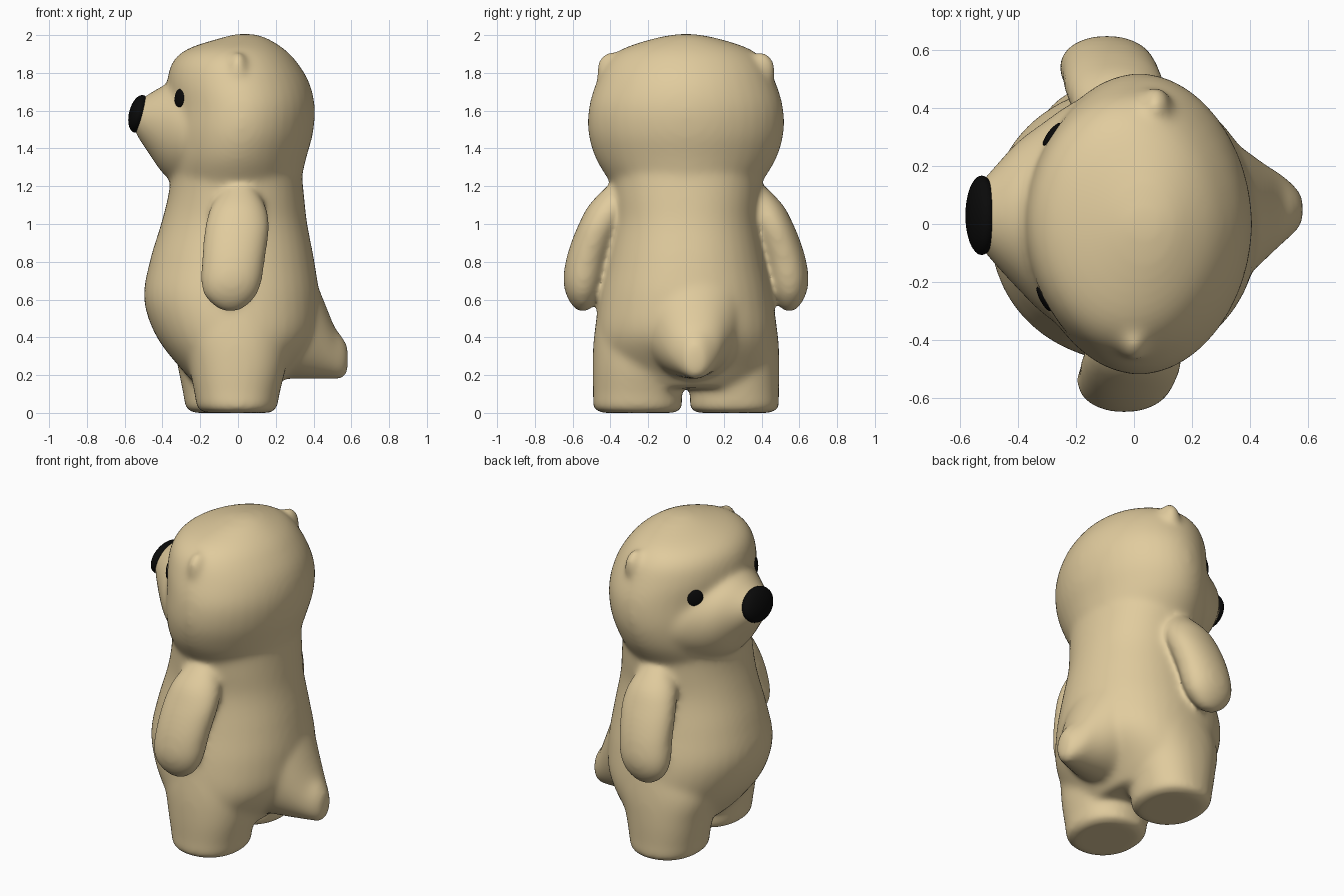
import bpy, bmesh, math
from mathutils import Vector, Matrix


def material(name, rgb):
    m = bpy.data.materials.new(name)
    m.diffuse_color = (*rgb, 1)
    return m


tan = material("tan", (0.75, 0.60, 0.34))
black = material("black", (0.003, 0.003, 0.003))


def spline(rows, steps=5):
    # Catmull-Rom interpolation between section rows
    out = []
    for i in range(len(rows) - 1):
        p = [rows[max(0, min(len(rows) - 1, i + k))] for k in (-1, 0, 1, 2)]
        for s in range(steps):
            t = s / steps
            out.append([0.5 * (2 * b + (c - a) * t + (2 * a - 5 * b + 4 * c - d) * t * t
                               + (3 * b - a - 3 * c + d) * t ** 3) for a, b, c, d in zip(*p)])
    return out + [list(rows[-1])]


def loft(bm, rows, power=2.0, along_x=False, n=40):
    # row = (position, min a, max a, centre b, half b); a,b = x,y or z,y
    rings = []
    for t, lo, hi, cb, rb in spline(rows):
        ring = []
        for k in range(n):
            c, s = math.cos(math.tau * k / n), math.sin(math.tau * k / n)
            a = (lo + hi) / 2 + (hi - lo) / 2 * math.copysign(abs(c) ** (2 / power), c)
            b = cb + rb * math.copysign(abs(s) ** (2 / power), s)
            ring.append(bm.verts.new((t, b, a) if along_x else (a, b, t)))
        rings.append(ring)
    faces = [bm.faces.new((r[k], r[(k + 1) % n], q[(k + 1) % n], q[k]))
             for r, q in zip(rings, rings[1:]) for k in range(n)]
    faces += [bm.faces.new(rings[0]), bm.faces.new(rings[-1])]
    bmesh.ops.recalc_face_normals(bm, faces=faces)


def ball(bm, loc, size, rot=Matrix()):
    bmesh.ops.create_uvsphere(bm, u_segments=32, v_segments=20, radius=1,
                              matrix=Matrix.Translation(loc) @ rot @ Matrix.Diagonal((*size, 1)))


def make(name, bm, mat):
    me = bpy.data.meshes.new(name)
    bm.to_mesh(me)
    bm.free()
    for p in me.polygons:
        p.use_smooth = True
    me.materials.append(mat)
    ob = bpy.data.objects.new(name, me)
    bpy.context.collection.objects.link(ob)
    return ob


bm = bmesh.new()
# torso
loft(bm, [(0.13, -0.20, 0.20, 0, 0.36), (0.22, -0.29, 0.27, 0, 0.45), (0.40, -0.43, 0.41, 0, 0.478),
          (0.60, -0.498, 0.43, 0, 0.462), (0.80, -0.468, 0.405, 0, 0.420), (1.00, -0.408, 0.367, 0, 0.385),
          (1.15, -0.37, 0.35, 0, 0.39), (1.30, -0.35, 0.335, 0, 0.40)], 2.15)
# head
loft(bm, [(1.17, -0.34, 0.31, 0, 0.37), (1.24, -0.36, 0.335, 0, 0.415), (1.35, -0.37, 0.362, 0, 0.48),
          (1.48, -0.37, 0.397, 0, 0.517), (1.62, -0.365, 0.407, 0, 0.514), (1.75, -0.375, 0.377, 0, 0.475),
          (1.86, -0.345, 0.31, 0, 0.42), (1.93, -0.26, 0.24, 0, 0.33), (1.985, -0.09, 0.15, 0, 0.16),
          (2.006, -0.01, 0.08, 0, 0.04)], 1.92)
# muzzle
loft(bm, [(-0.10, 1.20, 1.74, 0.01, 0.46), (-0.22, 1.20, 1.75, 0.02, 0.395), (-0.32, 1.21, 1.75, 0.02, 0.325),
          (-0.40, 1.27, 1.73, 0.03, 0.255), (-0.47, 1.37, 1.69, 0.03, 0.18), (-0.53, 1.46, 1.65, 0.03, 0.11),
          (-0.555, 1.51, 1.62, 0.03, 0.06)], 2.0, True)
# tail
loft(bm, [(0.20, 0.18, 1.10, 0.02, 0.34), (0.34, 0.18, 0.86, 0.03, 0.255), (0.44, 0.18, 0.63, 0.04, 0.175),
          (0.51, 0.18, 0.46, 0.05, 0.12), (0.555, 0.18, 0.40, 0.05, 0.08), (0.582, 0.22, 0.35, 0.05, 0.045)],
     2.0, True)
for side in (-1, 1):
    # legs, running up into the flanks
    dx = 0.0 if side < 0 else -0.06
    loft(bm, [(0.0, dx - 0.17, dx + 0.17, side * 0.255, 0.19), (0.025, dx - 0.215, dx + 0.205, side * 0.255, 0.235),
              (0.10, dx - 0.23, dx + 0.22, side * 0.257, 0.235), (0.25, dx - 0.26, dx + 0.255, side * 0.252, 0.243),
              (0.42, dx - 0.29, 0.27, side * 0.24, 0.246), (0.65, -0.28, 0.25, side * 0.22, 0.23)], 2.2)
    # arms
    arm = [(1.20, -0.06, 0.08, 0.37, 0.05), (1.10, -0.14, 0.145, 0.405, 0.11), (1.00, -0.172, 0.167, 0.455, 0.113),
           (0.90, -0.185, 0.157, 0.494, 0.115), (0.80, -0.192, 0.142, 0.525, 0.113), (0.70, -0.197, 0.127, 0.542, 0.108),
           (0.62, -0.178, 0.097, 0.548, 0.085), (0.56, -0.12, 0.04, 0.547, 0.05), (0.535, -0.07, -0.01, 0.547, 0.02)]
    loft(bm, [(z, a + dx, b + dx, side * c, r) for z, a, b, c, r in arm], 2.1)
    # ears
    ball(bm, (0.0 if side < 0 else 0.075, side * 0.40, 1.81), (0.055, 0.075, 0.102))
body = make("body", bm, tan)
rm = body.modifiers.new("blend", 'REMESH')
rm.mode = 'VOXEL'
rm.voxel_size = 0.014
rm.use_smooth_shade = True
sm = body.modifiers.new("soften", 'SMOOTH')
sm.factor = 0.5
sm.iterations = 28

# nose
bm = bmesh.new()
ball(bm, (-0.525, 0.03, 1.583), (0.052, 0.137, 0.102), Matrix.Rotation(math.radians(14), 4, 'Y'))
make("nose", bm, black)

# eyes, laid flat on the face surface
bpy.context.view_layer.update()
face = body.evaluated_get(bpy.context.evaluated_depsgraph_get())
for name, x, y in (("eye_left", -0.26, 0.285), ("eye_right", -0.30, -0.25)):
    aim = Vector((-x, -y, 0)).normalized()
    hit, loc, normal, _ = face.ray_cast(Vector((x * 3, y * 3, 1.665)), aim)
    bm = bmesh.new()
    ball(bm, loc, (0.048, 0.05, 0.014), normal.to_track_quat('Z', 'Y').to_matrix().to_4x4())
    make(name, bm, black)
